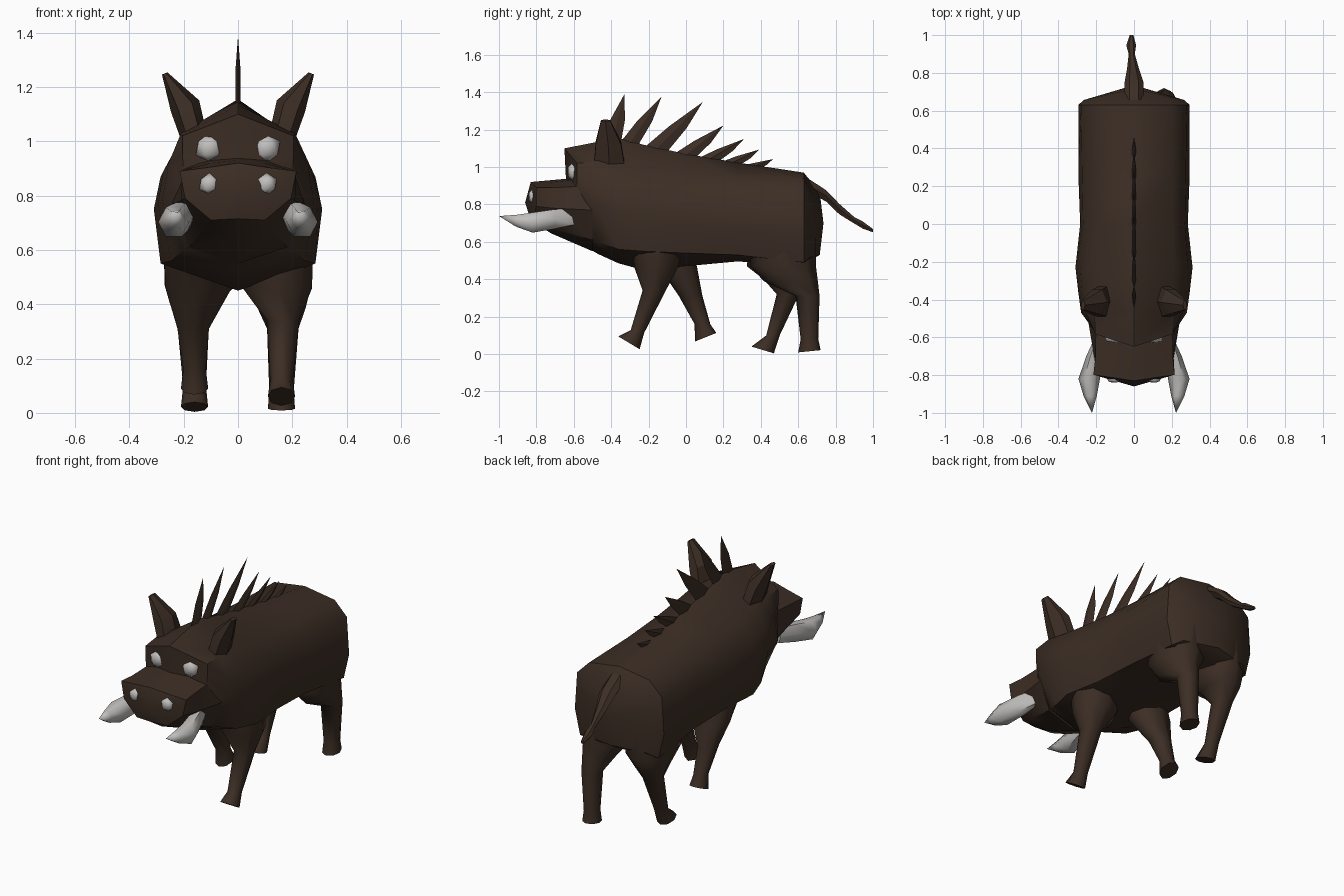
import bpy, bmesh, math
from mathutils import Vector

if "Cube" in bpy.data.objects:
    bpy.data.objects.remove(bpy.data.objects["Cube"])


def material(name, rgb):
    m = bpy.data.materials.new(name)
    m.diffuse_color = (*rgb, 1)
    m.use_nodes = True
    m.node_tree.nodes["Principled BSDF"].inputs["Base Color"].default_value = m.diffuse_color
    return m


HIDE = material("brown hide", (0.045, 0.027, 0.018))
IVORY = material("pale ivory", (0.53, 0.52, 0.505))


def finish(name, bm, mat, angle=40):
    bmesh.ops.recalc_face_normals(bm, faces=bm.faces)
    me = bpy.data.meshes.new(name)
    bm.to_mesh(me)
    bm.free()
    ob = bpy.data.objects.new(name, me)
    bpy.context.collection.objects.link(ob)
    me.materials.append(mat)
    bpy.ops.object.select_all(action='DESELECT')
    ob.select_set(True)
    bpy.context.view_layer.objects.active = ob
    bpy.ops.object.shade_smooth_by_angle(angle=math.radians(angle))
    return ob


def loft(name, rings, mat, start=None, end=None, angle=40):
    """Skin a list of rings; each end closes flat or to a given point."""
    bm = bmesh.new()
    vs = [[bm.verts.new(p) for p in r] for r in rings]
    n = len(vs[0])
    for a, b in zip(vs, vs[1:]):
        for i in range(n):
            j = (i + 1) % n
            bm.faces.new((a[i], a[j], b[j], b[i]))
    for ring, tip in ((vs[0], start), (vs[-1], end)):
        if tip is None:
            bm.faces.new(ring)
        else:
            t = bm.verts.new(tip)
            for i in range(n):
                bm.faces.new((ring[i], ring[(i + 1) % n], t))
    return finish(name, bm, mat, angle)


def section(y, k, top, pts, bottom):
    """Mirrored cross-section; k sweeps the sides back."""
    half = [(0, top)] + pts + [(0, bottom)]
    full = half + [(-x, z) for x, z in reversed(pts)]
    return [(x, y + k * abs(x), z) for x, z in full]


def oval(x, y, z, rx, ry, tilt=0.0, n=8):
    """Horizontal ring, tilted along y."""
    out = []
    for i in range(n):
        a = 2 * math.pi * i / n
        dy = ry * math.sin(a)
        out.append((x + rx * math.cos(a), y + dy, z + tilt * dy))
    return out


def upright(x, y, z, rx, rz, n=6):
    """Ring facing along y."""
    return [(x + rx * math.cos(2 * math.pi * i / n), y,
             z + rz * math.sin(2 * math.pi * i / n)) for i in range(n)]


# Body with flat brow at the front and rounded rump
loft("body", [
    section(-0.65, 0.33, 1.10, [(.205, 1.02), (.205, .95), (.195, .84), (.11, .70)], .64),
    section(-0.47, 0.0, 1.135, [(.21, 1.03), (.255, .92), (.28, .78), (.20, .60)], .535),
    section(-0.36, 0.0, 1.155, [(.21, 1.01), (.275, .89), (.295, .77), (.245, .56)], .485),
    section(-0.23, 0.0, 1.12, [(.21, .99), (.285, .87), (.31, .75), (.285, .55)], .45),
    section(0.0, 0.0, 1.07, [(.20, .97), (.27, .85), (.285, .70), (.255, .54)], .47),
    section(0.27, 0.0, 1.025, [(.20, .95), (.275, .85), (.295, .68), (.25, .53)], .495),
    section(0.63, 0.0, .97, [(.20, .94), (.28, .86), (.295, .64), (.26, .49)], .48),
    section(0.715, -0.22, .865, [(.16, .85), (.25, .80), (.265, .66), (.21, .52)], .53),
], HIDE, start=(0, -0.64, 0.90), end=(0, 0.735, 0.70), angle=42)

# Snout with pointed nose plate and jaw running into the throat
loft("snout", [
    section(-0.83, 0.15, .92, [(.10, .905), (.215, .89), (.195, .79), (.10, .71)], .715),
    section(-0.72, 0.05, .93, [(.10, .92), (.205, .89), (.21, .78), (.13, .67)], .645),
    section(-0.50, 0.0, .95, [(.10, .94), (.20, .90), (.245, .77), (.18, .61)], .55),
], HIDE, start=(0, -0.86, 0.81))

# Walking legs: rings of x, y, z, rx, ry, tilt
legs = {
    "front_leg_right": (1, [
        (.15, -.15, .62, .125, .15), (.145, -.16, .46, .128, .115),
        (.165, -.17, .34, .06, .062), (.16, -.26, .12, .042, .036, -.2),
        (.16, -.305, .06, .05, .057, -.6)]),
    "front_leg_left": (-1, [
        (.15, -.12, .62, .125, .14), (.145, -.04, .46, .122, .10),
        (.165, .025, .31, .058, .063), (.16, .088, .16, .042, .042),
        (.16, .105, .09, .05, .057, .4)]),
    "hind_leg_right": (1, [
        (.15, .52, .66, .125, .17), (.14, .52, .47, .13, .175),
        (.16, .56, .39, .09, .145), (.165, .65, .31, .058, .064),
        (.16, .66, .08, .045, .047), (.16, .66, .015, .05, .06, .1)]),
    "hind_leg_left": (-1, [
        (.15, .52, .66, .125, .17), (.14, .51, .47, .13, .185),
        (.16, .54, .40, .09, .125), (.165, .545, .32, .058, .06),
        (.16, .465, .10, .042, .036), (.16, .41, .022, .05, .06, -.3)]),
}
for name, (s, rings) in legs.items():
    loft(name, [oval(s * r[0], *r[1:]) for r in rings], HIDE, angle=60)

for s, side in ((1, "right"), (-1, "left")):
    # Ears leaning outward
    ear = []
    for x, y, z, rx, ry in ((.160, -.41, 1.01, .045, .095),
                            (.195, -.415, 1.13, .052, .078),
                            (.270, -.43, 1.25, .010, .028)):
        ring = oval(x, y, z, rx, ry, 0, 6)
        ear.append([(s * px, py, pz - 0.4 * (px - x)) for px, py, pz in ring])
    loft("ear_" + side, ear, HIDE, angle=30)

    # Tusks
    loft("tusk_" + side, [upright(s * .185, -.60, .735, .022, .050),
                          upright(s * .208, -.70, .722, .045, .060),
                          upright(s * .237, -.82, .703, .057, .062),
                          upright(s * .232, -.91, .713, .035, .036)],
         IVORY, end=(s * .222, -1.0, .738), angle=65)

    # Eyes and nostrils
    for part, y, z, r, ry in (("eye_", -.60, .975, .056, .036),
                              ("nostril_", -.820, .842, .042, .024)):
        bm = bmesh.new()
        bmesh.ops.create_icosphere(bm, subdivisions=1, radius=1)
        for v in bm.verts:
            v.co = Vector((s * .105 + r * v.co.x, y + ry * v.co.y, z + r * v.co.z))
        finish(part + side, bm, IVORY, 60)

# Mane: thin blades, base front, base back, tip (y, z)
blades = [(-.45, 1.12, -.35, 1.12, -.33, 1.388),
          (-.36, 1.12, -.26, 1.11, -.13, 1.378),
          (-.24, 1.09, -.11, 1.07, .09, 1.348),
          (-.08, 1.06, .04, 1.04, .20, 1.222),
          (.05, 1.04, .16, 1.02, .31, 1.15),
          (.17, 1.02, .27, 1.0, .39, 1.093),
          (.28, 1.0, .37, .98, .465, 1.042)]
for i, (fy, fz, by, bz, ty, tz) in enumerate(blades):
    f, b, t = Vector((0, fy, fz)), Vector((0, by, bz)), Vector((0, ty, tz))
    rings = []
    for u, w, bow in ((0, .010, 0), (.5, .010, .014)):
        p, q = f.lerp(t, u), b.lerp(t, u)
        p.y -= bow
        q.y += bow
        mid = (p + q) / 2
        rings.append([p, mid + Vector((w, 0, 0)), q, mid - Vector((w, 0, 0))])
    loft("mane_blade_%d" % (i + 1), rings, HIDE, end=t, angle=20)

# Tail
loft("tail", [upright(x, y, z, rx, rz) for x, y, z, rx, rz in (
    (0, .66, .90, .05, .04), (0, .75, .845, .05, .035),
    (-.005, .82, .775, .032, .032), (-.012, .90, .715, .016, .020),
    (-.015, .945, .69, .026, .022), (-.013, 1.0, .66, .010, .010))], HIDE)
